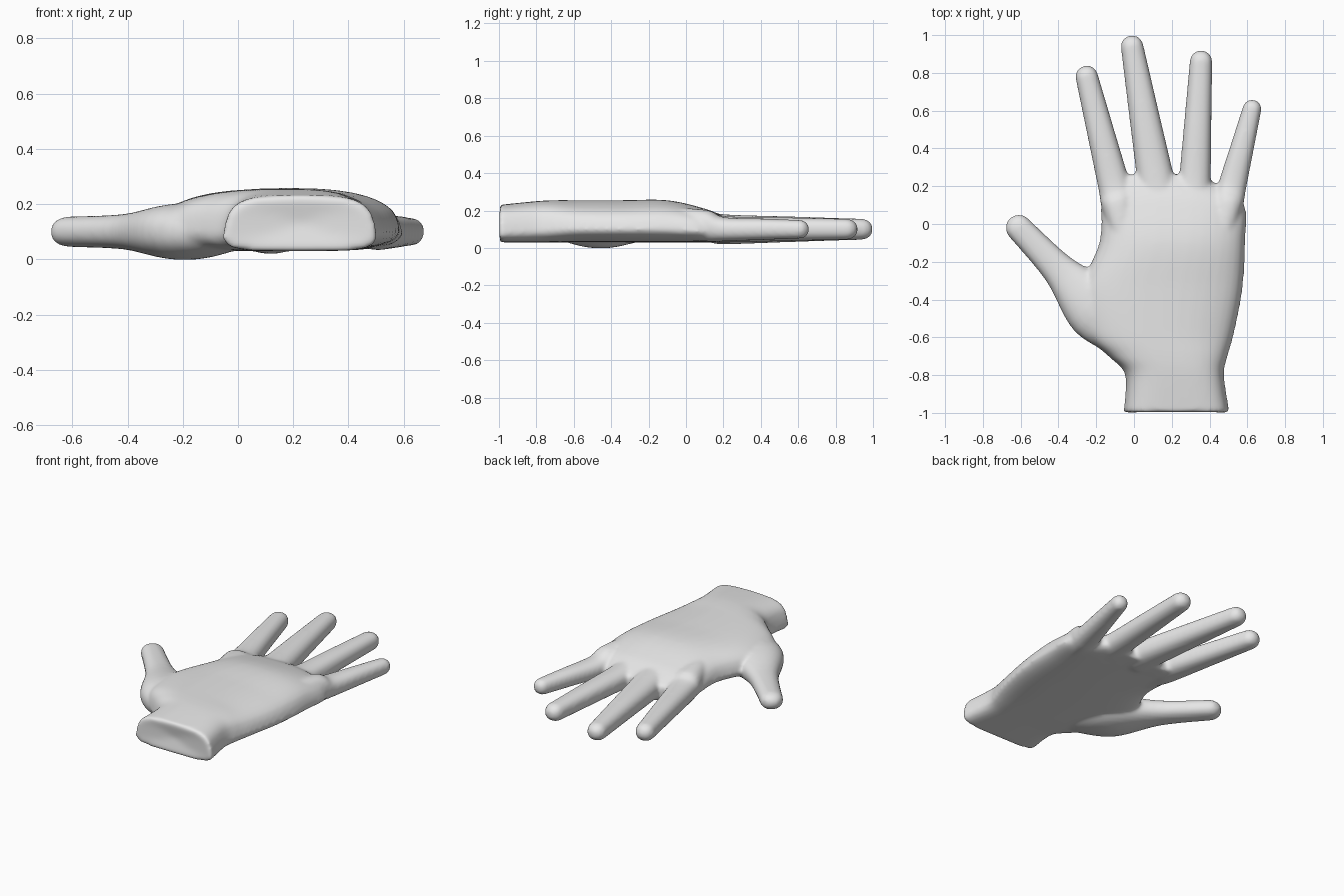
import bpy, bmesh
from math import cos, sin, pi, copysign
from mathutils import Vector

cube = bpy.data.objects.get("Cube")
if cube:
    bpy.data.objects.remove(cube, do_unlink=True)

SIDES = 32
STEPS = 6
FLOOR = 0.03    # underside of the palm
MIDDLE = 0.1    # height of the finger axes


def spline(rows):
    """Smooth the section rows with a Catmull-Rom curve."""
    rows = [Vector(row) for row in rows]
    smooth_rows = []
    for i in range(len(rows) - 1):
        start, end = rows[i], rows[i + 1]
        before, after = rows[max(i - 1, 0)], rows[min(i + 2, len(rows) - 1)]
        leave, arrive = (end - before) / 2, (after - start) / 2
        for step in range(STEPS):
            t = step / STEPS
            ease = t * t * (3 - 2 * t)
            smooth_rows.append(start.lerp(end, ease)
                               + leave * t * (1 - t) ** 2
                               - arrive * t * t * (1 - t))
    return smooth_rows + [rows[-1]]


def rounded(value, squareness):
    return copysign(abs(value) ** (2 / squareness), value)


def loft(bm, rows, along, taper=0, flat=1, dent=0):
    """Skin rows of (x, y, z, half width, half height, squareness)."""
    across = Vector((along.y, -along.x, 0))
    rings = []
    for x, y, z, width, height, squareness in rows:
        ring = []
        for i in range(SIDES):
            angle = 2 * pi * i / SIDES
            corner = squareness if sin(angle) > 0 else squareness * flat
            side = rounded(cos(angle), corner)
            rise = rounded(sin(angle), corner)
            reach = width * side * (1 - taper * max(rise + 0.4, 0))
            ring.append(bm.verts.new(Vector((x, y, z + height * rise)) + across * reach))
        rings.append(ring)
    for ring, following in zip(rings, rings[1:]):
        for i in range(SIDES):
            j = (i + 1) % SIDES
            bm.faces.new((ring[i], ring[j], following[j], following[i]))
    # Close both ends; the first one may be hollowed
    for ring, row, depth in ((rings[0], rows[0], dent), (rings[-1], rows[-1], 0)):
        hub = bm.verts.new(Vector(row[:3]) + along * depth)
        for i in range(SIDES):
            bm.faces.new((ring[i], ring[(i + 1) % SIDES], hub))


def digit(bm, rows):
    """Tapered tube with a rounded tip."""
    rows = spline(rows)
    x, y, z, width, height, squareness = rows[-1]
    along = Vector((x, y, 0)) - Vector((*rows[-STEPS - 1][:2], 0))
    along.normalize()
    caps = 7
    for step in range(1, caps):
        angle = step / caps * pi / 2
        centre = Vector((x, y, z)) + along * width * sin(angle)
        rows.append((*centre, width * cos(angle), height * cos(angle), squareness))
    loft(bm, rows, along)


def section(x, y, width, thickness):
    """Section of a digit, thicker where it is wider."""
    return (x, y, MIDDLE, width, 0.02 + thickness * width, 2.3)


def finger(bm, root_x, tip_x, tip_y, root_width, tip_width):
    """Straight finger whose root runs back into the hand as a tendon."""
    root_y = 0.2
    tendon_x = root_x * 0.75 + 0.05
    digit(bm, [
        (tendon_x, -root_y, 0.14, 0.05, 0.08, 2.3),
        ((tendon_x + root_x * 3) / 4, root_y / 2, 0.12, root_width, 0.085, 2.3),
        section(root_x, root_y, root_width, 0.6),
        section((root_x + tip_x) / 2, (root_y + tip_y) / 2,
                (root_width + tip_width) / 2, 0.6),
        section(tip_x, tip_y, tip_width, 0.6),
    ])


bm = bmesh.new()

# Wrist and palm: y, left edge, right edge, top
palm = []
for y, left, right, top in (
        (-1, -0.06, 0.51, 0.23),
        (-0.8, -0.05, 0.48, 0.25),
        (-0.7, -0.14, 0.5, 0.255),
        (-0.58, -0.26, 0.535, 0.255),
        (-0.35, -0.29, 0.58, 0.255),
        (-0.1, -0.19, 0.595, 0.255),
        (0.1, -0.18, 0.59, 0.21),
        (0.2, -0.16, 0.46, 0.17),
        (0.26, -0.12, 0.36, 0.14)):
    squareness = 2.5 + max(0, -0.6 - y) * 2.5
    palm.append(((left + right) / 2, y, (FLOOR + top) / 2,
                 (right - left) / 2, (top - FLOOR) / 2, squareness))
loft(bm, spline(palm), Vector((0, 1, 0)), taper=0.1, flat=1.4, dent=0.02)

# Four fingers, index to little
finger(bm, root_x=-0.105, tip_x=-0.25, tip_y=0.78, root_width=0.085, tip_width=0.06)
finger(bm, root_x=0.12, tip_x=-0.01, tip_y=0.94, root_width=0.1, tip_width=0.06)
finger(bm, root_x=0.32, tip_x=0.355, tip_y=0.86, root_width=0.085, tip_width=0.06)
finger(bm, root_x=0.52, tip_x=0.625, tip_y=0.61, root_width=0.075, tip_width=0.05)

# Thumb, with its fleshy base
digit(bm, [section(x, y, width, 0.5) for x, y, width in (
    (0, -0.66, 0.08), (-0.19, -0.46, 0.165), (-0.4, -0.24, 0.09), (-0.61, -0.02, 0.07))])

bmesh.ops.recalc_face_normals(bm, faces=bm.faces)
mesh = bpy.data.meshes.new("hand")
bm.to_mesh(mesh)
bm.free()
hand = bpy.data.objects.new("hand", mesh)
bpy.context.collection.objects.link(hand)

# Fuse the parts into one skin and soften the joins
fuse = hand.modifiers.new("fuse", 'REMESH')
fuse.mode = 'VOXEL'
fuse.voxel_size = 0.011
fuse.use_smooth_shade = True
soften = hand.modifiers.new("soften", 'SMOOTH')
soften.factor = 0.5
soften.iterations = 12

# Plain grey skin
grey = bpy.data.materials.new("light grey")
grey.use_nodes = True
colour = (0.8, 0.8, 0.8, 1)
grey.diffuse_color = colour
grey.node_tree.nodes["Principled BSDF"].inputs["Base Color"].default_value = colour
mesh.materials.append(grey)
